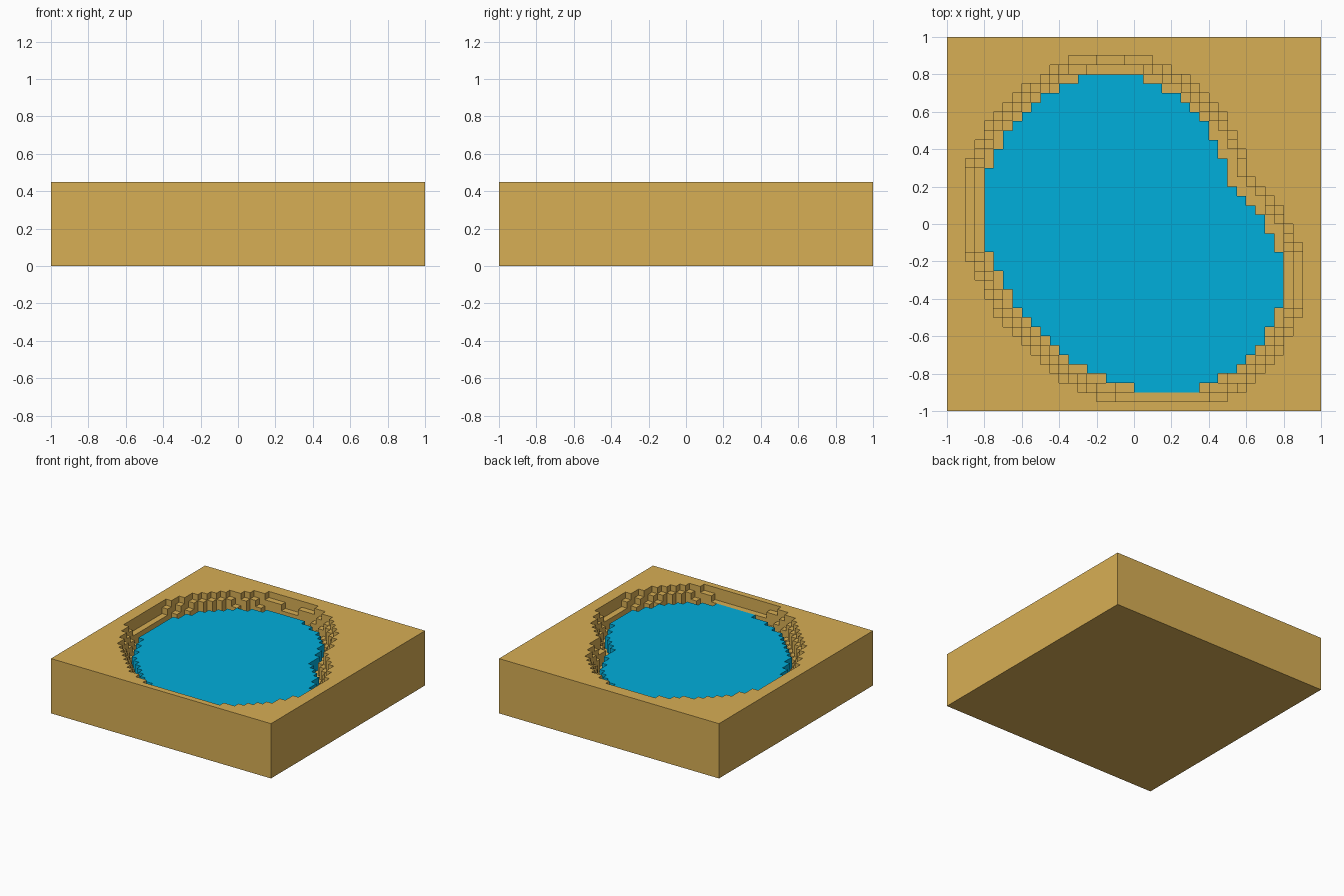
import bpy
import bmesh

if "Cube" in bpy.data.objects:
    bpy.data.objects.remove(bpy.data.objects["Cube"])

CELLS = 40        # cells along each side
STEP = 0.05       # cell size
TOP = 0.45        # height of the sand block
WATER_TOP = 0.35

# Outline of the pit rim
RIM = [(-.4, .85), (-.3, .89), (-.125, .905), (.05, .89), (.15, .85), (.3, .775),
       (.45, .625), (.5, .55), (.55, .45), (.6, .34), (.6, .275), (.75, .125),
       (.8, .05), (.85, -.05), (.9, -.16), (.915, -.3), (.9, -.45), (.85, -.55),
       (.8, -.65), (.75, -.725), (.6, -.875), (.5, -.925), (.4, -.96), (.15, -.974),
       (-.1, -.955), (-.2, -.925), (-.4, -.825), (-.7, -.525), (-.75, -.45),
       (-.8, -.35), (-.85, -.25), (-.9, -.14), (-.91, .08), (-.9, .3), (-.85, .4),
       (-.8, .5), (-.75, .575), (-.6, .725), (-.5, .775), (-.45, .825)]

# Outline of the water surface
POOL = [(-.3, .775), (-.2, .81), (-.05, .81), (.05, .775), (.25, .675), (.35, .575),
        (.4, .5), (.45, .4), (.5, .29), (.5, .225), (.65, .075), (.7, 0),
        (.75, -.1), (.8, -.2), (.8, -.4), (.75, -.5), (.7, -.6), (.65, -.675),
        (.55, -.775), (.35, -.875), (.25, -.91), (.1, -.91), (0, -.875),
        (-.15, -.825), (-.35, -.725), (-.6, -.475), (-.65, -.4), (-.7, -.3),
        (-.75, -.2), (-.8, -.09), (-.8, .24), (-.75, .35), (-.7, .45),
        (-.65, .525), (-.5, .675)]


def material(name, color):
    mat = bpy.data.materials.new(name)
    mat.use_nodes = True
    mat.diffuse_color = color
    mat.node_tree.nodes["Principled BSDF"].inputs["Base Color"].default_value = color
    return mat


def inside(face, outline, scale=1.0):
    """True if the face centre lies within the scaled outline."""
    c = face.calc_center_median()
    x, y = c.x / scale, c.y / scale
    hit = False
    for (x1, y1), (x2, y2) in zip(outline, outline[1:] + outline[:1]):
        if (y1 > y) != (y2 > y) and x < x1 + (y - y1) * (x2 - x1) / (y2 - y1):
            hit = not hit
    return hit


def cell_grid(z):
    bm = bmesh.new()
    bmesh.ops.create_grid(bm, x_segments=CELLS, y_segments=CELLS, size=1)
    bmesh.ops.translate(bm, verts=bm.verts, vec=(0, 0, z))
    return bm


def finish(bm, name, mat):
    mesh = bpy.data.meshes.new(name)
    bm.to_mesh(mesh)
    bm.free()
    mesh.materials.append(mat)
    obj = bpy.data.objects.new(name, mesh)
    bpy.context.collection.objects.link(obj)
    return obj


sand = material("sand", (0.684, 0.426, 0.090, 1))
blue = material("water blue", (0.0, 0.426, 0.709, 1))

# Sand block: top grid, skirt to the ground and bottom face
bm = cell_grid(TOP)
floor = list(bm.faces)
rim_edges = [e for e in bm.edges if e.is_boundary]
skirt = bmesh.ops.extrude_edge_only(bm, edges=rim_edges)["geom"]
for v in skirt:
    if isinstance(v, bmesh.types.BMVert):
        v.co.z = 0
bmesh.ops.edgeloop_fill(bm, edges=[e for e in bm.edges if e.is_boundary])

# Stepped pit, narrowing by one layer at a time
for scale in (1.0, 0.975, 0.95, 0.925):
    region = [f for f in floor if inside(f, RIM, scale)]
    geom = bmesh.ops.extrude_face_region(bm, geom=region)["geom"]
    floor = [g for g in geom if isinstance(g, bmesh.types.BMFace)]
    verts = [g for g in geom if isinstance(g, bmesh.types.BMVert)]
    bmesh.ops.translate(bm, verts=verts, vec=(0, 0, -STEP))
    # Open the pit by removing the layer's old lid
    lid = [f for f in region if f.is_valid]
    bmesh.ops.delete(bm, geom=lid, context="FACES")
bmesh.ops.recalc_face_normals(bm, faces=bm.faces)
finish(bm, "sand_block", sand)

# Water slab standing in the pit
bm = cell_grid(WATER_TOP)
outside = [f for f in bm.faces if not inside(f, POOL)]
bmesh.ops.delete(bm, geom=outside, context="FACES")
water = finish(bm, "water", blue)
slab = water.modifiers.new("thickness", "SOLIDIFY")
slab.thickness = 0.15
slab.offset = -1
